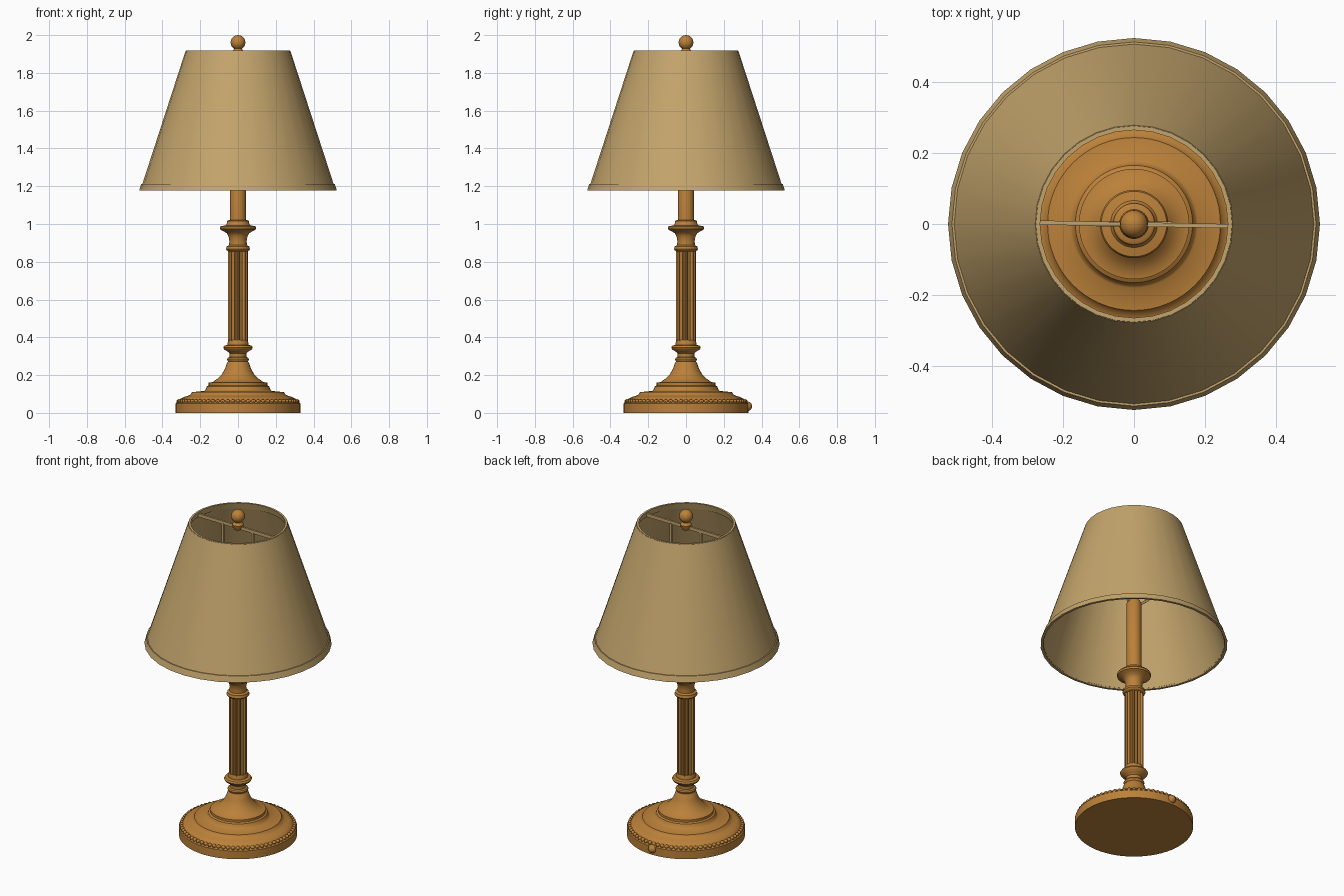
import bpy, bmesh, math
from mathutils import Matrix, Vector

if "Cube" in bpy.data.objects:
    bpy.data.objects.remove(bpy.data.objects["Cube"])


def material(name, rgb):
    m = bpy.data.materials.new(name)
    m.diffuse_color = (*rgb, 1)
    m.use_nodes = True
    m.node_tree.nodes["Principled BSDF"].inputs["Base Color"].default_value = m.diffuse_color
    return m


BRASS = material("aged brass", (0.50, 0.22, 0.042))
LINEN = material("tan linen", (0.55, 0.375, 0.15))


def finish(name, bm, mat, angle=35):
    bmesh.ops.recalc_face_normals(bm, faces=bm.faces)
    me = bpy.data.meshes.new(name)
    bm.to_mesh(me)
    bm.free()
    me.materials.append(mat)
    ob = bpy.data.objects.new(name, me)
    bpy.context.collection.objects.link(ob)
    bpy.ops.object.select_all(action='DESELECT')
    ob.select_set(True)
    bpy.context.view_layer.objects.active = ob
    bpy.ops.object.shade_smooth_by_angle(angle=math.radians(angle))
    return ob


def lathe(name, profile, mat, sides=48, closed=False):
    """Revolve (radius, z) points; open profiles are capped, closed ones make a ring."""
    bm = bmesh.new()
    rings = [[bm.verts.new((r * math.cos(2 * math.pi * i / sides),
                            r * math.sin(2 * math.pi * i / sides), z))
              for i in range(sides)] for r, z in profile]
    pairs = list(zip(rings, rings[1:]))
    if closed:
        pairs.append((rings[-1], rings[0]))
    else:
        bm.faces.new(rings[0])
        bm.faces.new(rings[-1])
    for a, b in pairs:
        for i in range(sides):
            j = (i + 1) % sides
            bm.faces.new((a[i], a[j], b[j], b[i]))
    return finish(name, bm, mat)


def ball(name, centre, r, mat, u=24, v=14):
    bm = bmesh.new()
    bmesh.ops.create_uvsphere(bm, u_segments=u, v_segments=v, radius=r,
                              matrix=Matrix.Translation(centre))
    return finish(name, bm, mat)


# stepped base with flared neck
lathe("base", [(.33, 0), (.33, .05), (.322, .055), (.31, .066), (.305, .075), (.285, .085),
               (.265, .09), (.25, .098), (.243, .11), (.18, .116), (.172, .122), (.165, .14),
               (.155, .146), (.155, .16), (.135, .163), (.11, .18), (.085, .205),
               (.068, .235), (.058, .265), (.05, .275)], BRASS, 64)

# ring of beads on the rim of the base
bm = bmesh.new()
for i in range(72):
    a = 2 * math.pi * i / 72
    bmesh.ops.create_uvsphere(bm, u_segments=8, v_segments=6, radius=.0125, matrix=Matrix.Translation(
        (.314 * math.cos(a), .314 * math.sin(a), .06)))
finish("base_beads", bm, BRASS)

# cord outlet at the back
ball("cord_outlet", (0, .325, .035), .025, BRASS, 16, 10)

# turned collar under the column
lathe("lower_collar", [(.05, .27), (.056, .276), (.058, .284), (.054, .292), (.044, .296),
                       (.044, .315), (.055, .325), (.072, .335), (.078, .346), (.072, .356),
                       (.055, .36), (.055, .372), (.05, .385)], BRASS)

# fluted column
bm = bmesh.new()
N, STEPS = 16, (.052, .052, .045, .042, .045)
ring = []
for i in range(N * len(STEPS)):
    a, r = 2 * math.pi * i / (N * len(STEPS)), STEPS[i % len(STEPS)]
    ring.append(bm.verts.new((r * math.cos(a), r * math.sin(a), .38)))
face = bm.faces.new(ring)
top = bmesh.ops.extrude_face_region(bm, geom=[face])
bmesh.ops.translate(bm, vec=(0, 0, .48),
                    verts=[g for g in top["geom"] if isinstance(g, bmesh.types.BMVert)])
finish("fluted_column", bm, BRASS, 30)

# capital and plain stem
lathe("capital", [(.05, .855), (.06, .86), (.064, .867), (.06, .875), (.06, .882), (.047, .888),
                  (.046, .91), (.05, .935), (.06, .952), (.078, .962), (.093, .97), (.096, .98),
                  (.092, .988), (.066, .993), (.06, 1.0), (.058, 1.015), (.05, 1.02)], BRASS)
lathe("stem", [(.042, 1.01), (.042, 1.44), (.03, 1.46)], BRASS, 32)

# hollow shade with trim bands
lathe("shade", [(.515, 1.185), (.278, 1.915), (.268, 1.915), (.505, 1.185)], LINEN, 32, True)
lathe("shade_bottom_trim", [(.523, 1.178), (.512, 1.213), (.497, 1.213), (.508, 1.178)],
      LINEN, 32, True)
lathe("shade_top_trim", [(.286, 1.88), (.276, 1.918), (.264, 1.918), (.274, 1.88)],
      LINEN, 32, True)


def bar(name, p, q, width, thick):
    p, q = Vector(p), Vector(q)
    bm = bmesh.new()
    rot = (q - p).to_track_quat('X', 'Y').to_matrix().to_4x4()
    bmesh.ops.create_cube(bm, size=1, matrix=Matrix.Translation((p + q) / 2) @ rot
                          @ Matrix.Diagonal(((q - p).length, width, thick, 1)))
    return finish(name, bm, LINEN)


# cross bar and harp that carry the shade
bar("shade_cross_bar", (-.27, .004, 1.895), (.27, -.006, 1.895), .02, .012)
for side, s in (("left", -1), ("right", 1)):
    bar("harp_upright_" + side, (s * .1, 0, 1.5), (s * .1, 0, 1.89), .014, .014)
    bar("harp_foot_" + side, (s * .03, 0, 1.44), (s * .1, 0, 1.5), .014, .014)

# finial
lathe("finial_neck", [(.02, 1.88), (.03, 1.9), (.032, 1.912), (.024, 1.922), (.016, 1.935)], BRASS, 24)
ball("finial_ball", (0, 0, 1.961), .039, BRASS)
